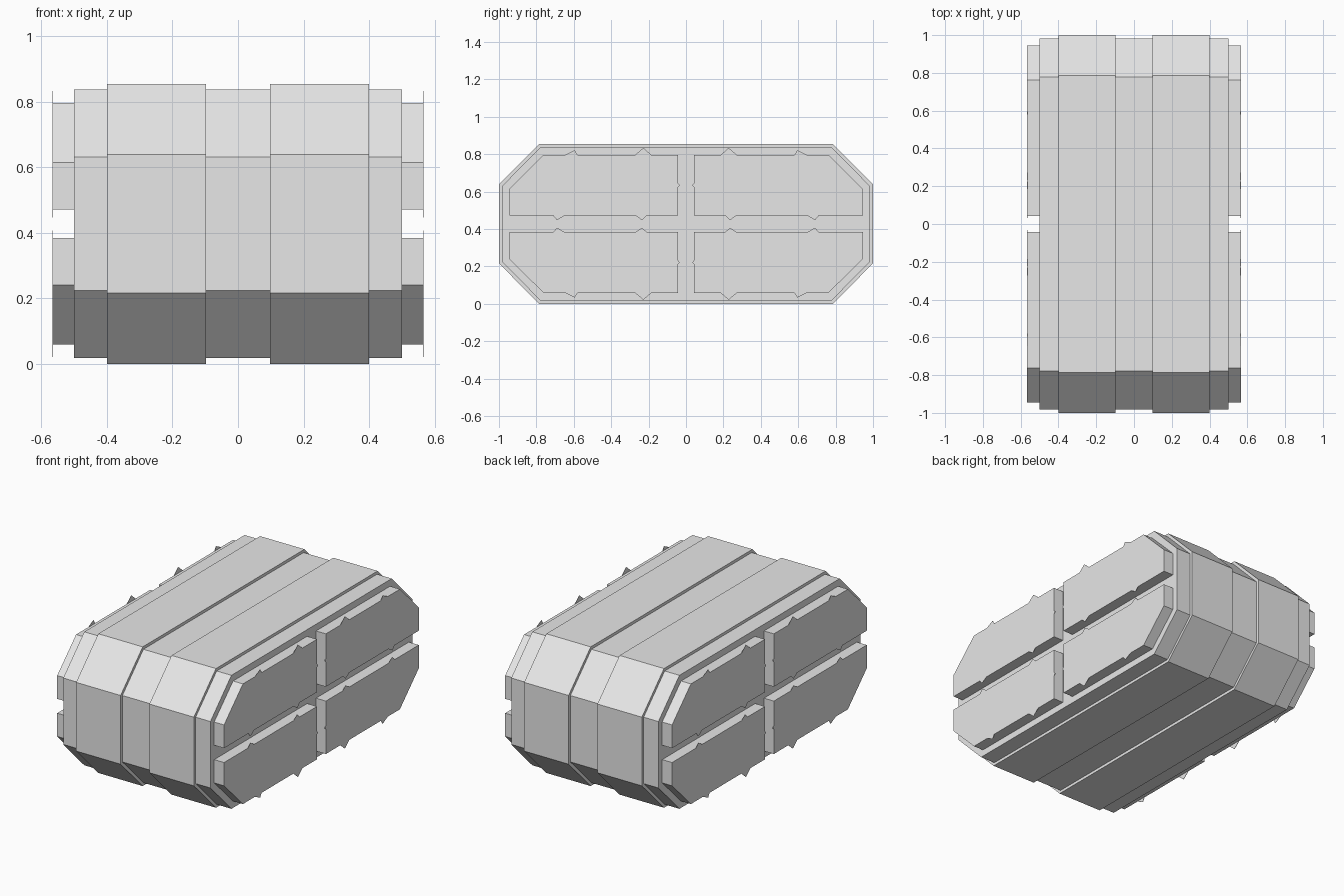
import bpy, bmesh

if "Cube" in bpy.data.objects:
    bpy.data.objects.remove(bpy.data.objects["Cube"], do_unlink=True)

grey = bpy.data.materials.new("light_grey")
grey.use_nodes = True
grey.diffuse_color = (0.8, 0.8, 0.8, 1)
grey.node_tree.nodes["Principled BSDF"].inputs["Base Color"].default_value = grey.diffuse_color

MID_Z = 0.4275


def prism(name, profile, x0, x1):
    """Extrude a (y, z) outline along x."""
    bm = bmesh.new()
    face = bm.faces.new([bm.verts.new((x0, y, z)) for y, z in profile])
    new = bmesh.ops.extrude_face_region(bm, geom=[face])["geom"]
    verts = [v for v in new if isinstance(v, bmesh.types.BMVert)]
    bmesh.ops.translate(bm, verts=verts, vec=(x1 - x0, 0, 0))
    bmesh.ops.recalc_face_normals(bm, faces=bm.faces)
    mesh = bpy.data.meshes.new(name)
    bm.to_mesh(mesh)
    bm.free()
    mesh.materials.append(grey)
    obj = bpy.data.objects.new(name, mesh)
    bpy.context.collection.objects.link(obj)
    return obj


def octagon(half_y, half_z, flat_y, flat_z):
    """Chamfered rectangle around the middle height."""
    quarter = [(half_y, flat_z), (flat_y, half_z)]
    half = quarter + [(-y, z) for y, z in reversed(quarter)]
    full = half + [(y, -z) for y, z in reversed(half)]
    return [(y, MID_Z + z) for y, z in full]


# Body and the two raised bands that wrap it
prism("body", octagon(0.982, 0.41, 0.778, 0.204), -0.5, 0.5)
band = octagon(1.0, 0.4275, 0.785, 0.211)
for side, x0 in (("left", 0.098), ("right", -0.4)):
    prism(side + "_band", band, x0, x0 + 0.302)

# One quarter of the side armour, as (y, height from the middle)
panel = [(0.043, 0.044), (0.945, 0.044), (0.945, 0.187), (0.762, 0.369), (0.043, 0.369)]
# Flat pointed tabs on the panel edges
tabs = [
    [(0.21, 0.044), (0.235, 0.02), (0.27, 0.044)],
    [(0.65, 0.044), (0.69, 0.02), (0.71, 0.044)],
    [(0.185, 0.369), (0.228, 0.406), (0.272, 0.369)],
    [(0.58, 0.369), (0.595, 0.394), (0.645, 0.369)],
    [(0.043, 0.195), (0.033, 0.206), (0.043, 0.217)],
]

for side, sx in (("left", 1), ("right", -1)):
    for end, sy in (("back", 1), ("front", -1)):
        for level, sz in (("upper", 1), ("lower", -1)):
            label = f"{side}_{end}_{level}"

            def place(outline):
                return [(sy * y, MID_Z + sz * z) for y, z in outline]

            prism(label + "_panel", place(panel), sx * 0.49, sx * 0.567)
            for tab in tabs:
                prism(label + "_tab", place(tab), sx * 0.565, sx * 0.567)
